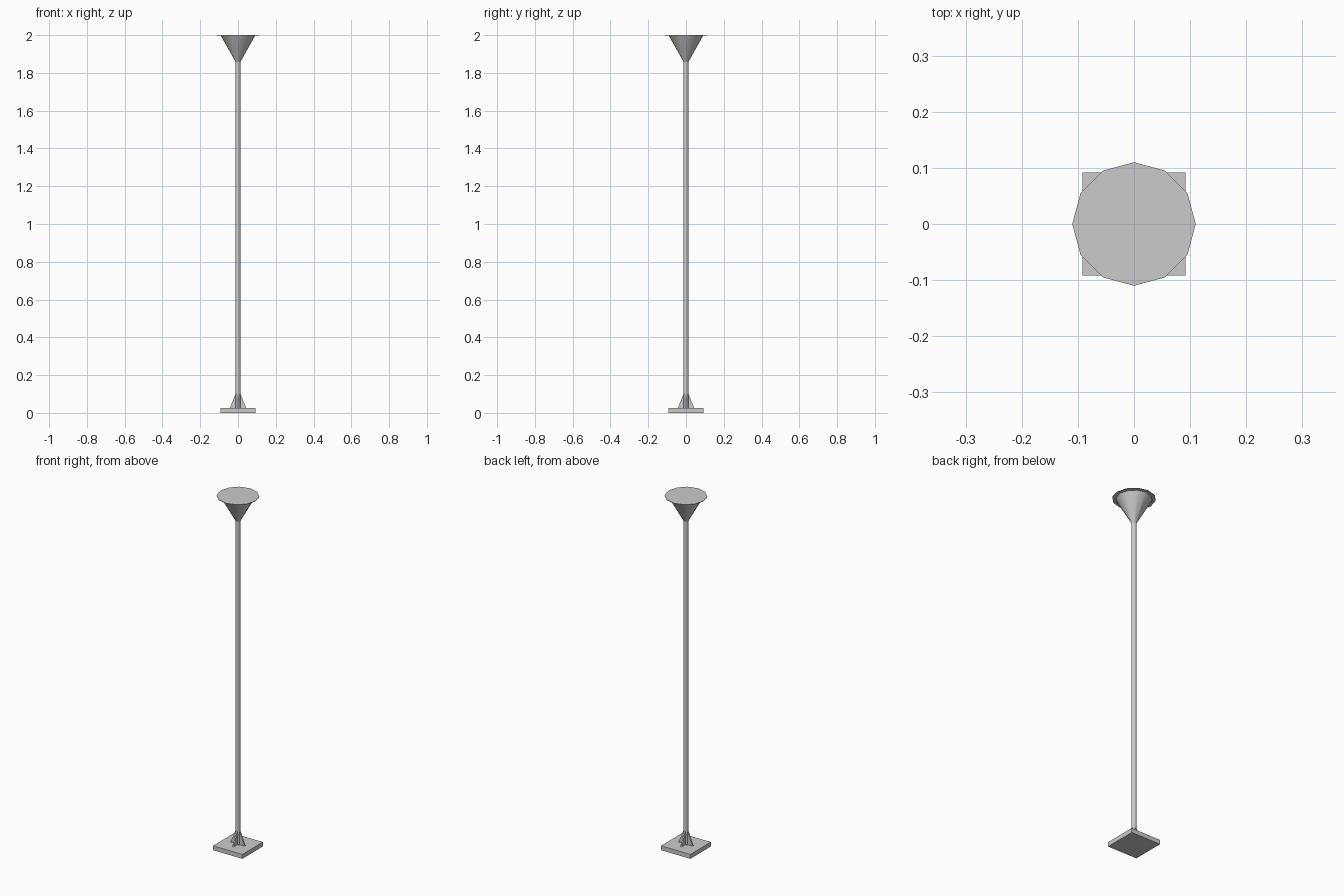
import bpy, bmesh, math
from mathutils import Matrix

if "Cube" in bpy.data.objects:
    bpy.data.objects.remove(bpy.data.objects["Cube"])


def make(name, bm, smooth=False):
    bmesh.ops.recalc_face_normals(bm, faces=bm.faces)
    me = bpy.data.meshes.new(name)
    bm.to_mesh(me)
    bm.free()
    ob = bpy.data.objects.new(name, me)
    bpy.context.collection.objects.link(ob)
    if smooth:
        bpy.ops.object.select_all(action='DESELECT')
        ob.select_set(True)
        bpy.context.view_layer.objects.active = ob
        bpy.ops.object.shade_smooth_by_angle(angle=math.radians(35))
    return ob


def frustum(name, r0, r1, z0, z1, sides=12, smooth=True):
    bm = bmesh.new()
    bmesh.ops.create_cone(bm, cap_ends=True, segments=sides, radius1=r0, radius2=r1,
                          depth=z1 - z0, matrix=Matrix.Translation((0, 0, (z0 + z1) / 2)))
    return make(name, bm, smooth)


# square foot plate
bm = bmesh.new()
bmesh.ops.create_cube(bm, size=1, matrix=Matrix.Translation((0, 0, 0.0125))
                      @ Matrix.Diagonal((0.184, 0.184, 0.025, 1)))
make("base_plate", bm)

# pole, flared head and thin top disc
frustum("pole", 0.013, 0.013, 0.025, 1.87)
frustum("flared_head", 0.011, 0.091, 1.855, 1.997)
frustum("top_disc", 0.11, 0.11, 1.997, 2.0, smooth=False)

# triangular gussets bracing the pole on four sides
for i in range(4):
    bm = bmesh.new()
    profile = [(0.005, 0.025), (0.044, 0.025), (0.013, 0.1), (0.005, 0.1)]
    face = bm.faces.new([bm.verts.new((x, -0.004, z)) for x, z in profile])
    new = bmesh.ops.extrude_face_region(bm, geom=[face])["geom"]
    bmesh.ops.translate(bm, vec=(0, 0.008, 0),
                        verts=[v for v in new if isinstance(v, bmesh.types.BMVert)])
    bm.transform(Matrix.Rotation(math.pi / 2 * i, 4, 'Z'))
    make(f"gusset_{i + 1}", bm)
